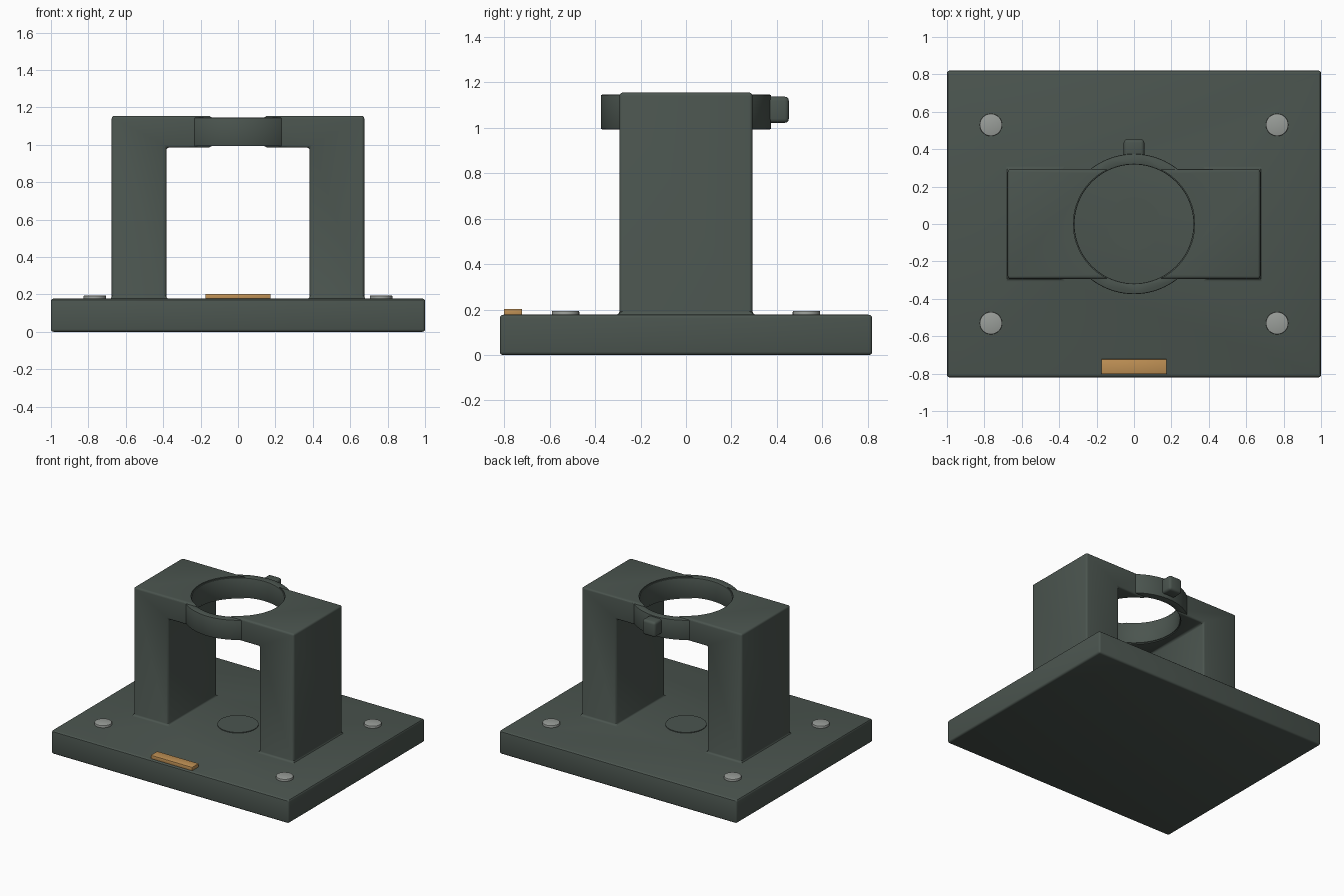
import bpy, bmesh, math

if "Cube" in bpy.data.objects:
    bpy.data.objects.remove(bpy.data.objects["Cube"])


def material(name, rgb):
    m = bpy.data.materials.new(name)
    m.diffuse_color = (*rgb, 1)
    m.use_nodes = True
    m.node_tree.nodes["Principled BSDF"].inputs["Base Color"].default_value = m.diffuse_color
    return m


DARK = material("dark_green_grey", (0.07, 0.09, 0.078))
STEEL = material("pale_steel", (0.32, 0.34, 0.32))
BRASS = material("brass", (0.52, 0.28, 0.09))


def finish(ob, name, mat):
    ob.name = name
    if mat:
        ob.data.materials.append(mat)
    return ob


def box(name, x, y, z, mat=None):
    bpy.ops.mesh.primitive_cube_add(size=1, location=[sum(r) / 2 for r in (x, y, z)])
    ob = bpy.context.object
    ob.scale = [r[1] - r[0] for r in (x, y, z)]
    bpy.ops.object.transform_apply(location=True, scale=True)
    return finish(ob, name, mat)


def disc(name, r, x, y, z, mat=None, sides=64):
    bpy.ops.mesh.primitive_cylinder_add(vertices=sides, radius=r, depth=z[1] - z[0],
                                        location=(x, y, sum(z) / 2))
    return finish(bpy.context.object, name, mat)


def boolean(ob, other, op):
    m = ob.modifiers.new(op.title(), 'BOOLEAN')
    m.object, m.operation, m.solver = other, op, 'EXACT'
    other.hide_render = True
    other.hide_set(True)


def bevel(ob, width, segments=3):
    m = ob.modifiers.new("Bevel", 'BEVEL')
    m.width, m.segments = width, segments
    m.limit_method, m.angle_limit = 'ANGLE', math.radians(40)


def apply_all(ob, *helpers):
    bpy.ops.object.select_all(action='DESELECT')
    bpy.context.view_layer.objects.active = ob
    ob.select_set(True)
    for m in list(ob.modifiers):
        bpy.ops.object.modifier_apply(modifier=m.name)
    bpy.ops.object.shade_smooth_by_angle(angle=math.radians(30))
    for h in helpers:
        bpy.data.objects.remove(h)


# Base plate and arch in one casting, with filleted feet and a bored bridge
BASE_TOP = 0.177
frame = box("base_and_arch", (-1, 1), (-0.82, 0.82), (0, BASE_TOP), DARK)

profile = [(-0.675, 0.1), (-0.675, 1.155), (0.675, 1.155), (0.675, 0.1),
           (0.383, 0.1), (0.383, 0.985), (-0.383, 0.985), (-0.383, 0.1)]
bm = bmesh.new()
face = bm.faces.new([bm.verts.new((x, -0.293, z)) for x, z in profile])
ext = bmesh.ops.extrude_face_region(bm, geom=[face])
bmesh.ops.translate(bm, vec=(0, 0.586, 0),
                    verts=[v for v in ext["geom"] if isinstance(v, bmesh.types.BMVert)])
bmesh.ops.recalc_face_normals(bm, faces=bm.faces)
mesh = bpy.data.meshes.new("arch_helper")
bm.to_mesh(mesh)
bm.free()
arch = bpy.data.objects.new("arch_helper", mesh)
bpy.context.collection.objects.link(arch)

bore = disc("bore_cutter", 0.324, 0, 0, (0.9, 1.3), sides=96)
boolean(frame, arch, 'UNION')
bevel(frame, 0.014)
boolean(frame, bore, 'DIFFERENCE')
apply_all(frame, arch, bore)

# Clamp ring that bulges out of the bridge
ring = disc("clamp_ring", 0.375, 0, 0, (0.993, 1.146), DARK, 96)
hole = disc("ring_cutter", 0.318, 0, 0, (0.9, 1.3), sides=96)
boolean(ring, hole, 'DIFFERENCE')
bevel(ring, 0.006, 2)
apply_all(ring, hole)

# Clamp screw lug at the back
lug = box("clamp_lug", (-0.055, 0.055), (0.35, 0.453), (1.022, 1.137), DARK)
bevel(lug, 0.018)
apply_all(lug)

# Low round target on the base under the ring
target = disc("centre_disc", 0.142, 0, 0, (0.15, BASE_TOP + 0.005), DARK)
apply_all(target)

# Four mounting bolts
for side, sx in (("left", -1), ("right", 1)):
    for end, sy in (("front", -1), ("back", 1)):
        bolt = disc(f"{end}_{side}_bolt", 0.06, 0.765 * sx, 0.53 * sy, (0.16, 0.194), STEEL, 48)
        bevel(bolt, 0.004, 2)
        apply_all(bolt)

# Blank brass label plate at the front edge
plate = box("label_plate", (-0.175, 0.175), (-0.802, -0.722), (0.17, 0.203), BRASS)
bevel(plate, 0.004, 2)
apply_all(plate)
